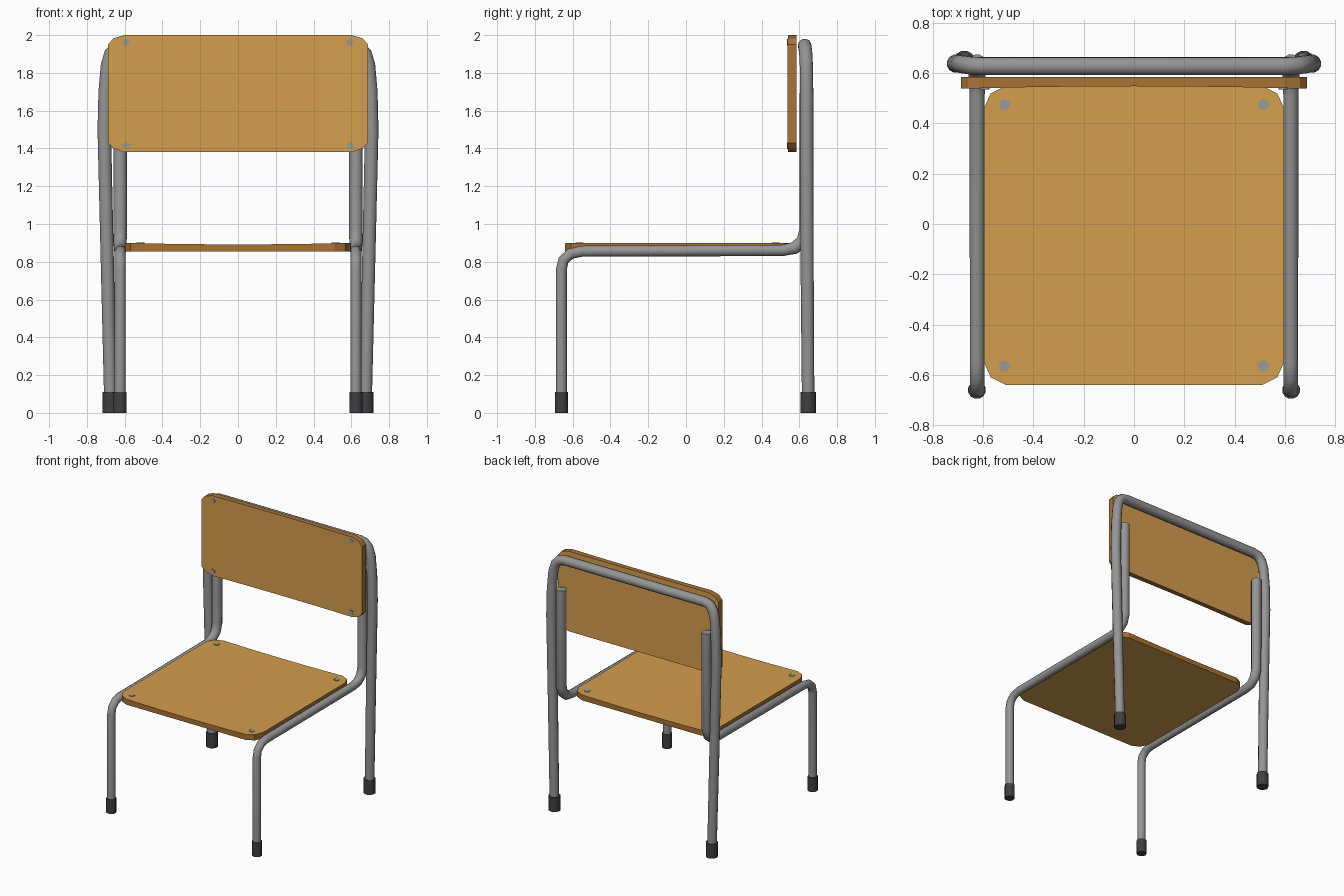
import bpy, bmesh, math
from mathutils import Vector

if "Cube" in bpy.data.objects:
    bpy.data.objects.remove(bpy.data.objects["Cube"])


def material(name, rgb):
    m = bpy.data.materials.new(name)
    m.diffuse_color = (*rgb, 1)
    m.use_nodes = True
    m.node_tree.nodes["Principled BSDF"].inputs["Base Color"].default_value = m.diffuse_color
    return m


WOOD = material("light wood face", (0.66, 0.34, 0.075))
EDGE = material("dark wood edge", (0.40, 0.168, 0.036))
METAL = material("grey metal", (0.30, 0.30, 0.30))
RUBBER = material("dark rubber", (0.05, 0.05, 0.05))
SCREW = material("screw grey", (0.32, 0.32, 0.30))


def finish(name, bm, mats, smooth=False):
    bmesh.ops.recalc_face_normals(bm, faces=bm.faces)
    me = bpy.data.meshes.new(name)
    bm.to_mesh(me)
    bm.free()
    for m in mats:
        me.materials.append(m)
    if smooth:
        me.shade_smooth()
        me.set_sharp_from_angle(angle=math.radians(40))
    ob = bpy.data.objects.new(name, me)
    bpy.context.collection.objects.link(ob)
    return ob


def tube(name, path, mat, sides=12):
    """Capped tube along points (x, y, z, radius)."""
    bm = bmesh.new()
    pts = [Vector(p[:3]) for p in path]
    rings, prev, u = [], None, None
    for i, p in enumerate(pts):
        a = (p - pts[i - 1]).normalized() if i else Vector()
        b = (pts[i + 1] - p).normalized() if i < len(pts) - 1 else Vector()
        t = (a + b).normalized()
        if prev is None:
            u = t.orthogonal().normalized()
        else:
            u = prev.rotation_difference(t) @ u
        v = t.cross(u)
        r = path[i][3]
        angs = [2 * math.pi * k / sides for k in range(sides)]
        rings.append([bm.verts.new(p + r * (math.cos(g) * u + math.sin(g) * v)) for g in angs])
        prev = t
    for r0, r1 in zip(rings, rings[1:]):
        for k in range(sides):
            j = (k + 1) % sides
            bm.faces.new((r0[k], r0[j], r1[j], r1[k]))
    bm.faces.new(rings[0])
    bm.faces.new(rings[-1])
    return finish(name, bm, [mat], True)


def plate(name, cols, back, front, dish, place):
    """Rounded board from columns (x, low, high); the front face is dished."""
    full = [(-x, l, h) for x, l, h in reversed(cols) if x > 0] + cols
    half = cols[-1][0]
    bm = bmesh.new()
    rows = []
    for x, lo, hi in full:
        d = front + (back - front) / abs(back - front) * dish * (1 - (x / half) ** 2)
        rows.append([bm.verts.new(place(x, w, q)) for w, q in
                     ((lo, d), (hi, d), (hi, back), (lo, back))])
    for a, b in zip(rows, rows[1:]):
        for k in range(4):
            j = (k + 1) % 4
            f = bm.faces.new((a[k], a[j], b[j], b[k]))
            f.material_index = 0 if k in (0, 2) else 1
    for end in (rows[0], rows[-1]):
        bm.faces.new(end).material_index = 1
    return finish(name, bm, [WOOD, EDGE])


# seat board
plate("seat", [(0, -.64, .55), (.2, -.64, .55), (.38, -.64, .55), (.51, -.64, .55),
               (.57, -.61, .52), (.597, -.55, .46)],
      0.855, 0.90, 0.008, lambda x, w, q: (x, w, q))
# backrest board
plate("backrest", [(0, 1.38, 2), (.22, 1.38, 2), (.42, 1.38, 2), (.60, 1.38, 2),
                   (.66, 1.40, 1.983), (.688, 1.43, 1.95)],
      0.585, 0.538, 0.010, lambda x, w, q: (x, q, w))

# back frame: one hoop forming both back legs and the top rail
half = [(.675, .647, .03, .034), (.692, .641, .8, .036), (.708, .638, 1.5, .037),
        (.703, .638, 1.7, .037), (.692, .637, 1.84, .036), (.675, .634, 1.90, .036),
        (.645, .63, 1.935, .036), (.60, .628, 1.945, .036)]
tube("back_frame", half + [(-x, y, z, r) for x, y, z, r in reversed(half)], METAL)

for s, side in ((1, "right"), (-1, "left")):
    # front leg, seat rail and back upright in one bent tube
    profile = [(-.66, .03, .03), (-.66, .76, .03), (-.648, .81, .03), (-.61, .843, .03),
               (-.55, .856, .03), (.51, .86, .031), (.575, .873, .034), (.618, .91, .036),
               (.636, .97, .037), (.638, 1.72, .037)]
    tube("side_frame_" + side, [(s * .624, y, z, r) for y, z, r in profile], METAL)
    # rubber feet
    for end, x, y, r in (("front", .625, -.66, .036), ("back", .675, .647, .043)):
        tube(f"{end}_foot_{side}", [(s * x, y, 0, r), (s * x, y, .11, r)], RUBBER)
    # screw heads on seat and backrest
    for k, y in (("front", -.565), ("back", .475)):
        tube(f"seat_screw_{k}_{side}", [(s * .515, y, .893, .022), (s * .515, y, .902, .022)], SCREW)
    for k, z in (("upper", 1.963), ("lower", 1.415)):
        tube(f"backrest_screw_{k}_{side}", [(s * .593, .545, z, .018), (s * .593, .536, z, .018)], SCREW)
